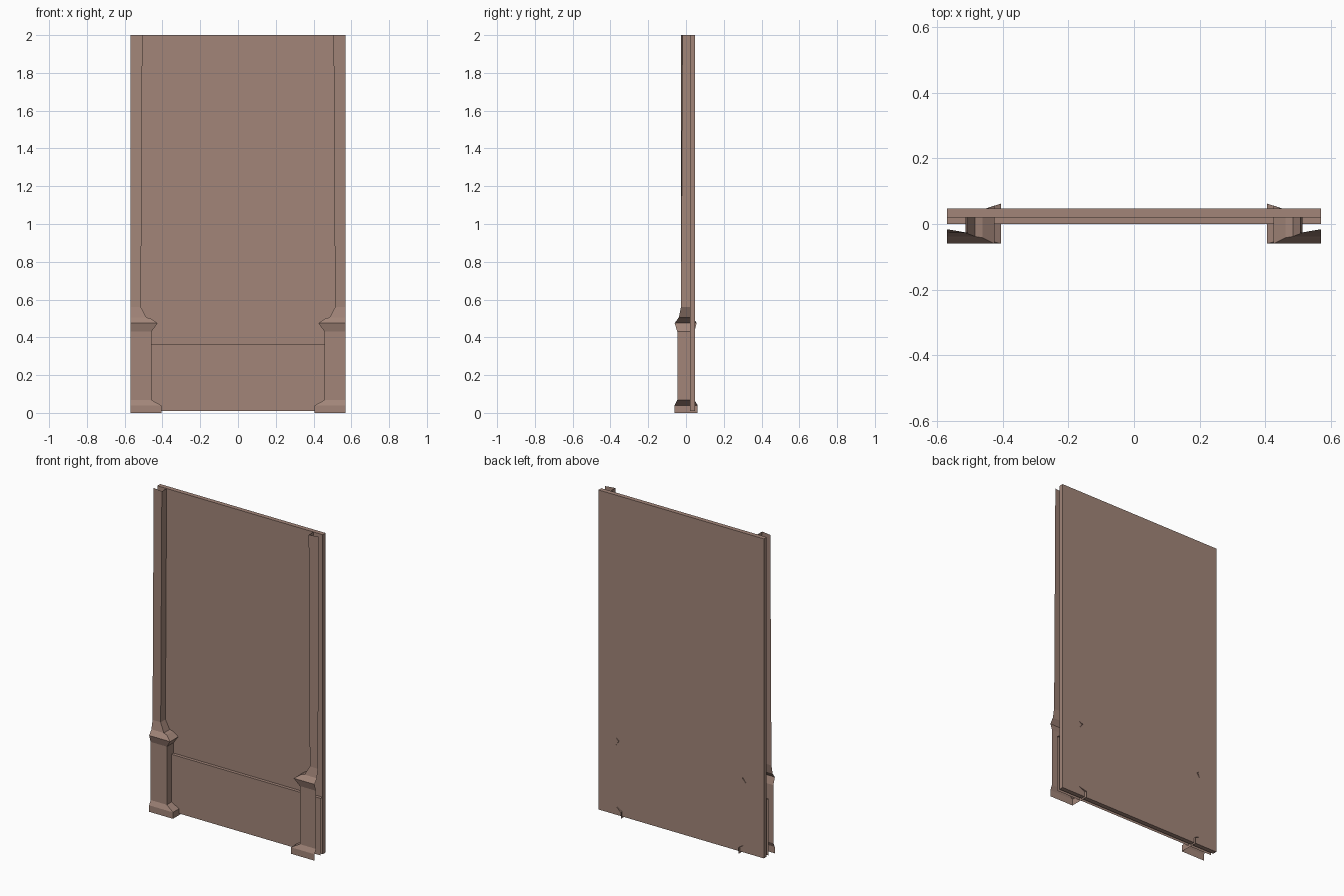
import bpy, bmesh

if "Cube" in bpy.data.objects:
    bpy.data.objects.remove(bpy.data.objects["Cube"])

mat = bpy.data.materials.new("dusty brown")
mat.diffuse_color = (0.36, 0.235, 0.19, 1.0)
mat.use_nodes = True
mat.node_tree.nodes["Principled BSDF"].inputs["Base Color"].default_value = mat.diffuse_color


def add_mesh(name, verts, faces):
    me = bpy.data.meshes.new(name)
    me.from_pydata(verts, [], faces)
    me.materials.append(mat)
    ob = bpy.data.objects.new(name, me)
    bpy.context.collection.objects.link(ob)
    return ob


# main wall slab
bm = bmesh.new()
bmesh.ops.create_cube(bm, size=1.0)
for v in bm.verts:
    v.co.x *= 1.14
    v.co.y = 0.02 if v.co.y < 0 else 0.048
    v.co.z = 0.01 if v.co.z < 0 else 2.0
slab = add_mesh("wall_panel", [], [])
bm.to_mesh(slab.data)
bm.free()

# raised lower panel: thin front sheet with a ledge on top
W = 0.57
add_mesh("lower_panel",
         [(-W, 0, 0.01), (W, 0, 0.01), (W, 0, 0.365),
          (-W, 0, 0.365), (W, 0.02, 0.365), (-W, 0.02, 0.365)],
         [(0, 1, 2, 3), (3, 2, 4, 5)])

# pilaster levels: height, inner edge x, front y at corner, front y at outer edge, back y
LEVELS = [
    (0.0, 0.406, -0.06, -0.06, 0.062),
    (0.04, 0.406, -0.06, -0.06, 0.062),
    (0.068, 0.458, -0.046, -0.046, 0.045),
    (0.43, 0.458, -0.046, -0.046, 0.045),
    (0.475, 0.426, -0.06, -0.06, 0.056),
    (0.5, 0.462, -0.042, -0.042, 0.042),
    (0.505, 0.485, -0.038, -0.038, 0.035),
    (0.56, 0.514, -0.027, -0.027, 0.025),
    (2.0, 0.506, -0.027, -0.016, 0.021),
]

# half pilasters: open shells made of a front and an inner side
for side, name in ((-1, "left_pilaster"), (1, "right_pilaster")):
    verts, faces = [], []
    for z, x, yf, yo, yb in LEVELS:
        verts += [(side * W, yo, z), (side * x, yf, z), (side * x, yb, z)]
    for i in range(len(LEVELS) - 1):
        for j in range(2):
            a = 3 * i + j
            f = (a, a + 1, a + 4, a + 3)
            faces.append(f if side < 0 else f[::-1])
    add_mesh(name, verts, faces)
